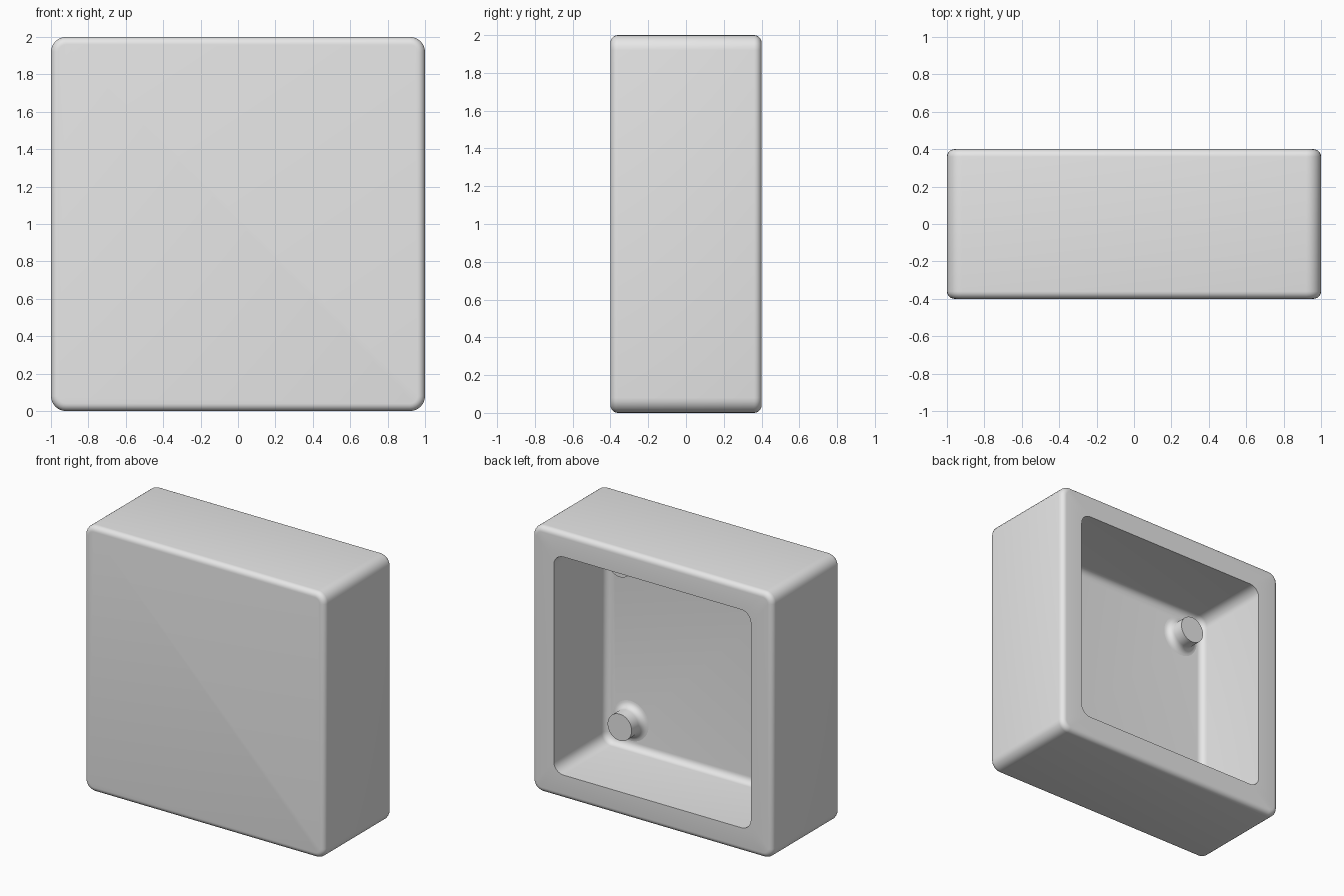
import bpy
import bmesh
from math import sin, cos, pi

cube = bpy.data.objects.get("Cube")
if cube:
    bpy.data.objects.remove(cube, do_unlink=True)

GREY = (0.8, 0.8, 0.8, 1.0)
mat = bpy.data.materials.new("light grey")
mat.use_nodes = True
mat.diffuse_color = GREY
mat.node_tree.nodes["Principled BSDF"].inputs["Base Color"].default_value = GREY

HALF, DEPTH = 1.0, 0.4           # outer half width and half depth
OPEN, FLOOR = 0.82, -0.22        # recess half width and floor level
CORNER, EDGE, FILLET = 0.08, 0.04, 0.05
STEPS = 6


def rounded_square(half, radius, y):
    """Points of a rounded square in the xz plane, centred at z = 1."""
    pts = []
    for quarter in range(4):
        a0 = quarter * pi / 2
        sx = 1 if quarter in (0, 3) else -1
        sz = 1 if quarter in (0, 1) else -1
        for i in range(STEPS + 1):
            a = a0 + i / STEPS * pi / 2
            pts.append((sx * (half - radius) + radius * cos(a), y,
                        1 + sz * (half - radius) + radius * sin(a)))
    return pts


def circle(x, z, radius, y, sides=40):
    return [(x + radius * cos(2 * pi * i / sides), y,
             z + radius * sin(2 * pi * i / sides)) for i in range(sides)]


def loft(name, rings, cap_start=True):
    """Skin a list of equal rings and close the ends."""
    bm = bmesh.new()
    loops = [[bm.verts.new(p) for p in ring] for ring in rings]
    for a, b in zip(loops, loops[1:]):
        for i in range(len(a)):
            j = (i + 1) % len(a)
            bm.faces.new((a[i], a[j], b[j], b[i]))
    if cap_start:
        bm.faces.new(loops[0])
    bm.faces.new(loops[-1])
    bmesh.ops.recalc_face_normals(bm, faces=bm.faces[:])
    mesh = bpy.data.meshes.new(name)
    bm.to_mesh(mesh)
    bm.free()
    mesh.materials.append(mat)
    obj = bpy.data.objects.new(name, mesh)
    bpy.context.collection.objects.link(obj)
    bpy.ops.object.select_all(action="DESELECT")
    obj.select_set(True)
    bpy.context.view_layer.objects.active = obj
    bpy.ops.object.shade_smooth_by_angle(angle=pi / 6)
    return obj


angles = [i / STEPS * pi / 2 for i in range(STEPS + 1)]
rings = []
# Rounded front edge
for a in angles:
    inset = EDGE * (1 - sin(a))
    rings.append(rounded_square(HALF - inset, CORNER - inset, -DEPTH + EDGE * (1 - cos(a))))
# Rounded back edge
for a in angles:
    inset = EDGE * (1 - cos(a))
    rings.append(rounded_square(HALF - inset, CORNER - inset, DEPTH - EDGE * (1 - sin(a))))
# Rim, recess walls and filleted floor
rings.append(rounded_square(OPEN, CORNER, DEPTH))
for a in angles:
    inset = FILLET * (1 - cos(a))
    rings.append(rounded_square(OPEN - inset, CORNER - inset, FLOOR + FILLET * (1 - sin(a))))
loft("hollow_box", rings)

# Four pegs with flared bases on the recess floor
PEG, PEG_R, PEG_TOP = 0.615, 0.1, -0.09
for side, sx in (("left", 1), ("right", -1)):
    for level, sz in (("upper", 1), ("lower", -1)):
        x, z = sx * PEG, 1 + sz * PEG
        rings = [circle(x, z, PEG_R + FILLET * (1 - sin(a)), FLOOR + FILLET * (1 - cos(a)))
                 for a in angles]
        rings.append(circle(x, z, PEG_R, PEG_TOP))
        loft(f"{level}_{side}_peg", rings)
